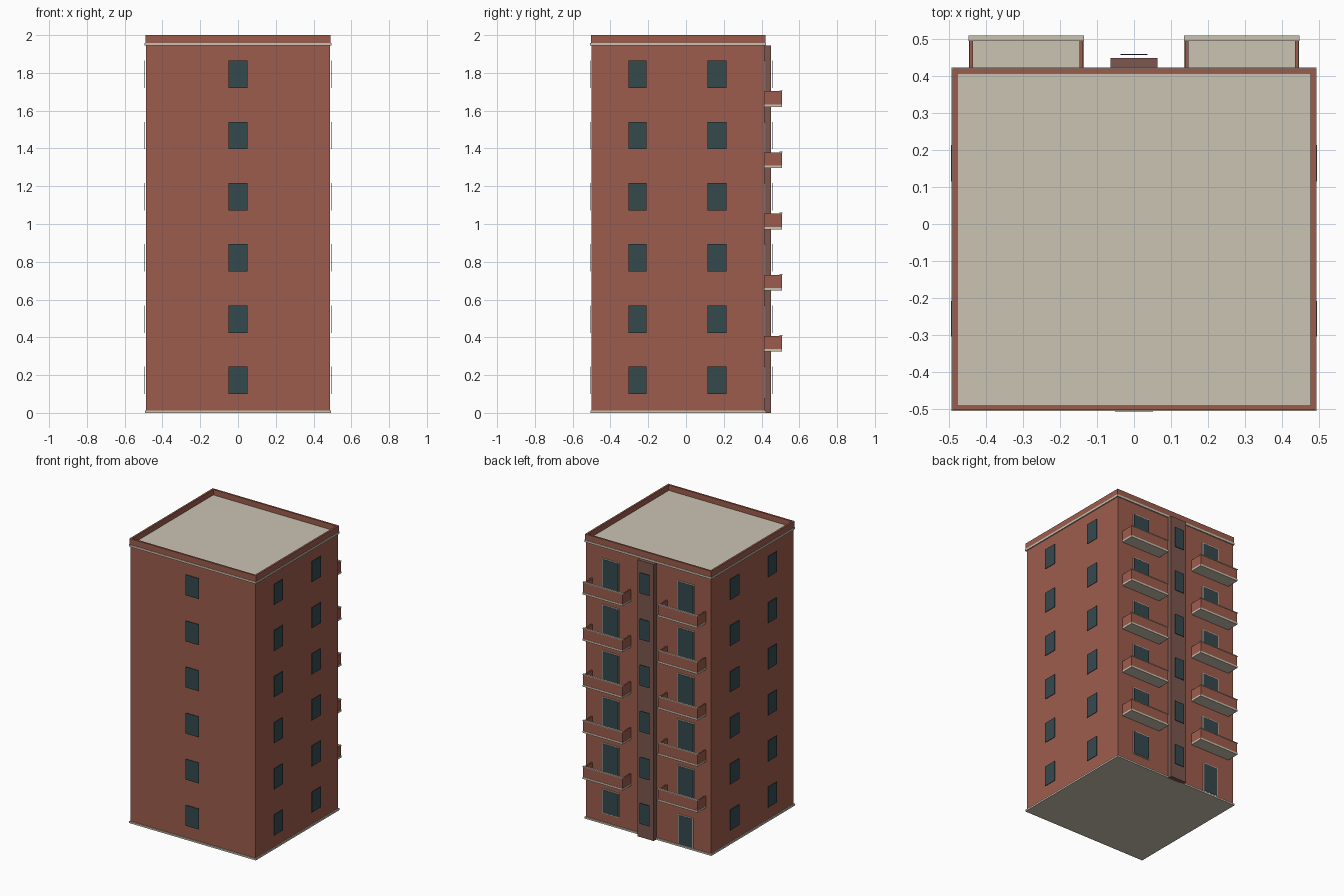
import bpy, bmesh

if "Cube" in bpy.data.objects:
    bpy.data.objects.remove(bpy.data.objects["Cube"])

# ---- flat colours ----
def material(name, rgb):
    m = bpy.data.materials.new(name)
    m.diffuse_color = (*rgb, 1)
    m.use_nodes = True
    m.node_tree.nodes["Principled BSDF"].inputs["Base Color"].default_value = m.diffuse_color
    return m

BRICK = material("red_brick", (0.34, 0.108, 0.074))
STONE = material("pale_stone", (0.60, 0.55, 0.455))
GLASS = material("dark_glass", (0.036, 0.067, 0.076))
TOWER = material("brown_panel", (0.20, 0.094, 0.078))

# ---- main dimensions ----
HX, Y0, Y1 = 0.486, -0.499, 0.416      # wall faces
FLOOR, FLOORS = 0.324, 6
TOP = FLOOR * FLOORS                   # top of the brick walls
SILL, HEAD = 0.10, 0.245               # window heights above each floor


def boxes(name, mat, spans):
    """One object made of boxes, each given as x0, x1, y0, y1, z0, z1."""
    bm = bmesh.new()
    for x0, x1, y0, y1, z0, z1 in spans:
        cube = bmesh.ops.create_cube(bm, size=1)
        for v in cube["verts"]:
            v.co.x = x1 if v.co.x > 0 else x0
            v.co.y = y1 if v.co.y > 0 else y0
            v.co.z = z1 if v.co.z > 0 else z0
    me = bpy.data.meshes.new(name)
    bm.to_mesh(me)
    bm.free()
    me.materials.append(mat)
    ob = bpy.data.objects.new(name, me)
    bpy.context.collection.objects.link(ob)
    return ob


def slab(grow, z0, z1):
    return (-HX - grow, HX + grow, Y0 - grow, Y1 + grow, z0, z1)


def ring(grow, thick, z0, z1):
    x0, x1, y0, y1, _, _ = slab(grow, z0, z1)
    return [(x0, x1, y0, y0 + thick, z0, z1), (x0, x1, y1 - thick, y1, z0, z1),
            (x0, x0 + thick, y0 + thick, y1 - thick, z0, z1),
            (x1 - thick, x1, y0 + thick, y1 - thick, z0, z1)]


# ---- main block, base course, cornice, roof and parapet ----
boxes("brick_walls", BRICK, [slab(0, 0.012, TOP)])
boxes("base_course", STONE, [slab(0.007, 0, 0.012)])
boxes("cornice", STONE, [slab(0.008, TOP, TOP + 0.014)])
boxes("roof_deck", STONE, [slab(-0.004, TOP + 0.014, TOP + 0.017)])
boxes("parapet", BRICK, ring(0.005, 0.013, TOP + 0.014, 2.0))

# ---- stair tower on the back ----
boxes("stair_tower", TOWER, [(-0.063, 0.063, Y1, 0.449, 0, TOP)])

# ---- windows: front, sides and stair tower ----
front, sides, stair = [], [], []
for f in range(FLOORS):
    z0, z1 = f * FLOOR + SILL, f * FLOOR + HEAD
    front.append((-0.051, 0.051, Y0 - 0.009, Y0 - 0.006, z0, z1))
    stair.append((-0.037, 0.037, 0.458, 0.461, z0, z1))
    for s in (-1, 1):
        x0, x1 = sorted((s * (HX + 0.006), s * (HX + 0.009)))
        for y0, y1 in ((-0.304, -0.208), (0.115, 0.214)):
            sides.append((x0, x1, y0, y1, z0, z1))
boxes("front_windows", GLASS, front)
boxes("side_windows", GLASS, sides)
boxes("stair_windows", GLASS, stair)

# ---- back doors and windows with thin stone frames ----
frames, panes = [], []
for s in (-1, 1):
    for f in range(FLOORS):
        cx, w = s * 0.292, 0.066
        z0, z1 = f * FLOOR + 0.014, f * FLOOR + HEAD
        if f == 0 and s > 0:               # ground floor window
            z0 = 0.075
        elif f == 0:                       # entrance door
            w, z1 = 0.057, 0.225
        frames.append((cx - w, cx + w, Y1, Y1 + 0.006, z0, z1))
        panes.append((cx - w + 0.005, cx + w - 0.005, Y1 + 0.006, Y1 + 0.008,
                      z0 + 0.004, z1 - 0.005))
boxes("back_frames", STONE, frames)
boxes("back_glazing", GLASS, panes)

# ---- balconies, five on each side of the tower ----
floors, walls, caps = [], [], []
YB = 0.507
for s in (-1, 1):
    a, b = sorted((s * 0.138, s * 0.445))
    for f in range(1, FLOORS):
        z = f * FLOOR
        floors.append((a - 0.002, b + 0.002, Y1, YB + 0.002, z, z + 0.013))
        low, high = z + 0.013, z + 0.083
        walls += [(a, a + 0.009, Y1, YB - 0.009, low, high),
                  (b - 0.009, b, Y1, YB - 0.009, low, high),
                  (a, b, YB - 0.009, YB, low, high)]
        caps.append((a - 0.003, b + 0.003, YB - 0.011, YB + 0.003, high, high + 0.005))
boxes("balcony_slabs", STONE, floors)
boxes("balcony_walls", BRICK, walls)
boxes("balcony_caps", STONE, caps)
